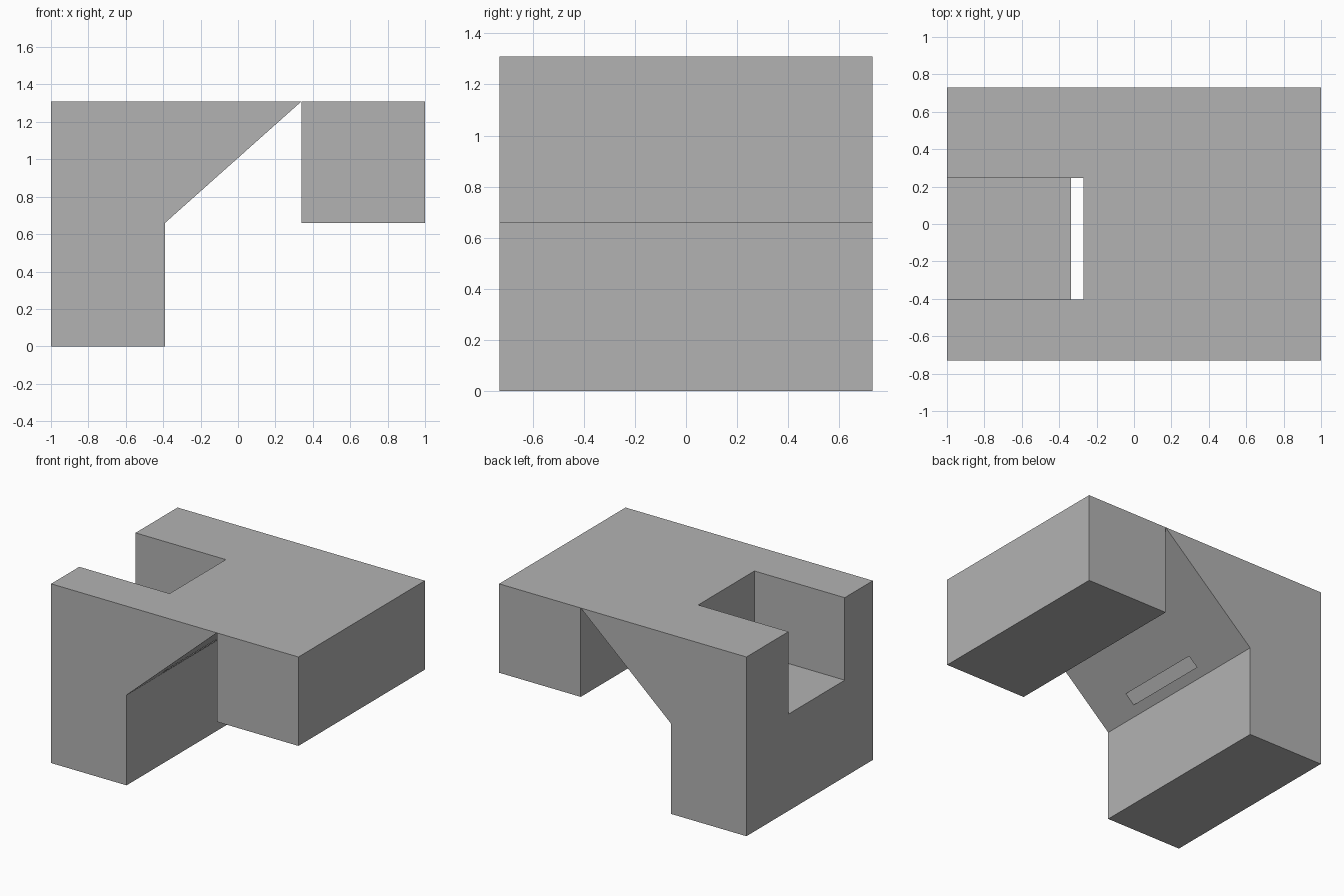
import bpy
import bmesh

HALF_DEPTH = 0.73
TOP = 1.31
MID = 0.66

if "Cube" in bpy.data.objects:
    bpy.data.objects.remove(bpy.data.objects["Cube"], do_unlink=True)

grey = bpy.data.materials.new("plain grey")
grey.use_nodes = True
colour = (0.45, 0.45, 0.45, 1)
grey.diffuse_color = colour
grey.node_tree.nodes["Principled BSDF"].inputs["Base Color"].default_value = colour


def extrude_profile(name, profile, y0, y1):
    """Solid made by sweeping an (x, z) outline along y."""
    bm = bmesh.new()
    face = bm.faces.new([bm.verts.new((x, y0, z)) for x, z in profile])
    swept = bmesh.ops.extrude_face_region(bm, geom=[face])["geom"]
    verts = [v for v in swept if isinstance(v, bmesh.types.BMVert)]
    bmesh.ops.translate(bm, verts=verts, vec=(0, y1 - y0, 0))
    bmesh.ops.recalc_face_normals(bm, faces=bm.faces)
    mesh = bpy.data.meshes.new(name)
    bm.to_mesh(mesh)
    bm.free()
    mesh.materials.append(grey)
    obj = bpy.data.objects.new(name, mesh)
    bpy.context.collection.objects.link(obj)
    return obj


# Tall leg with the sloped underside reaching the top edge
leg = extrude_profile(
    "sloped_leg",
    [(-1, 0), (-0.39, 0), (-0.39, MID), (0.34, TOP), (-1, TOP)],
    -HALF_DEPTH, HALF_DEPTH)

# Hanging block that meets the slope along its top edge
extrude_profile(
    "hanging_block",
    [(0.34, MID), (1, MID), (1, TOP), (0.34, TOP)],
    -HALF_DEPTH, HALF_DEPTH)

# Open notch in the leg, which breaks through the slope as a thin slot
cutter = extrude_profile(
    "notch_cutter",
    [(-1.2, 0.707), (-0.27, 0.707), (-0.27, 1.5), (-1.2, 1.5)],
    -0.405, 0.245)
cutter.hide_render = True
cutter.hide_viewport = True
cutter.display_type = 'WIRE'

notch = leg.modifiers.new("notch", 'BOOLEAN')
notch.operation = 'DIFFERENCE'
notch.solver = 'EXACT'
notch.object = cutter
